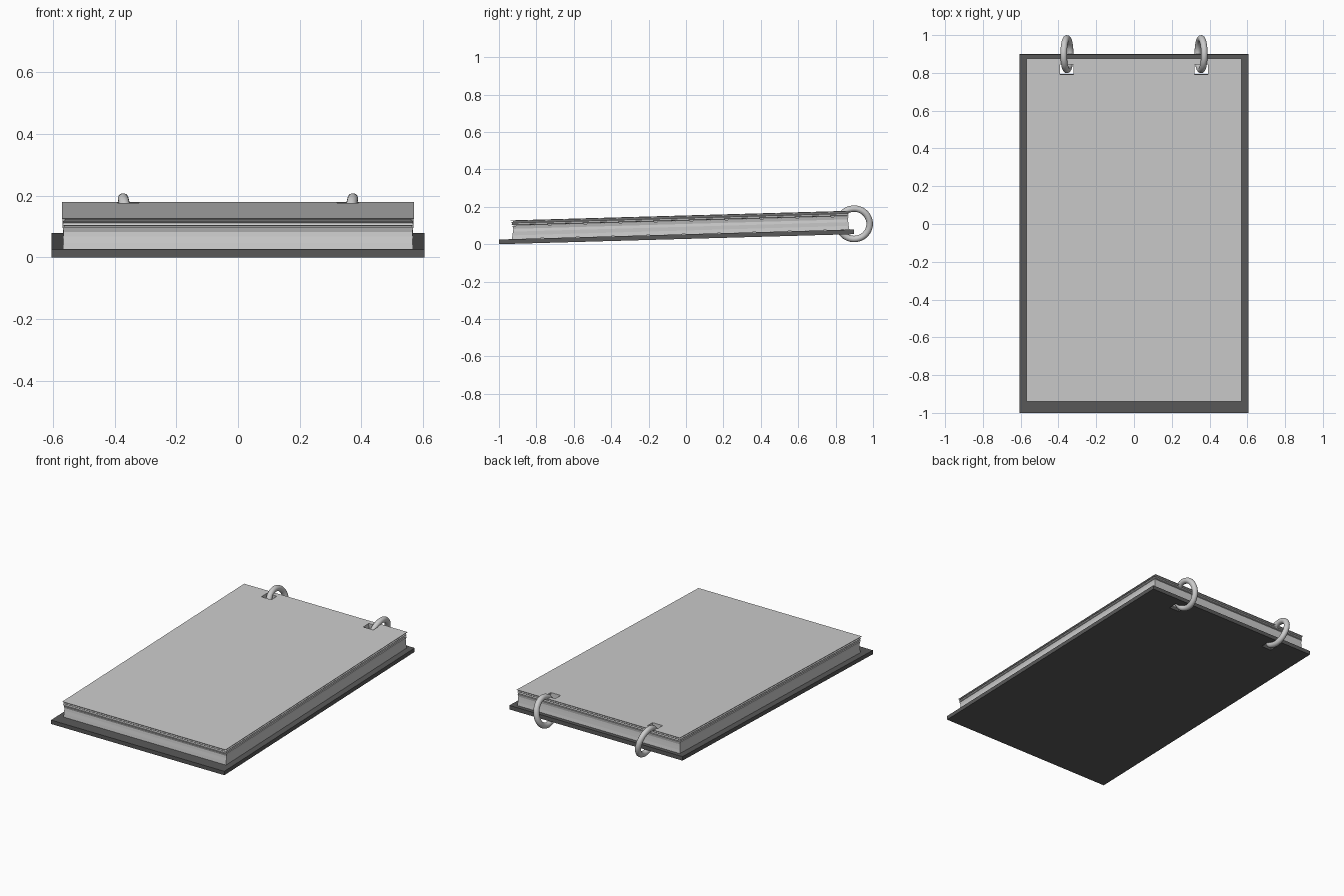
import bpy, bmesh, math
from mathutils import Matrix, Vector

if "Cube" in bpy.data.objects:
    bpy.data.objects.remove(bpy.data.objects["Cube"])

# Everything flat lies on a slight slope, hinged at the front bottom edge
HINGE = Vector((0, -1, 0))
TILT = (Matrix.Translation(HINGE) @ Matrix.Rotation(math.atan(0.0283), 4, 'X')
        @ Matrix.Translation(-HINGE))
HOLE_X, HOLE_Y = (0.321, 0.391), (0.795, 0.85)


def punched_slab(name, levels, color=None):
    """Slab with two square holes; levels = (z, half width, front y, back y)."""
    bm = bmesh.new()
    rows = []
    for z, w, front, back in levels:
        xs = [-w, -HOLE_X[1], -HOLE_X[0], HOLE_X[0], HOLE_X[1], w]
        ys = [front, *HOLE_Y, back]
        rows.append([[bm.verts.new(TILT @ Vector((x, y, z))) for y in ys] for x in xs])
    cells = [(i, j) for i in range(5) for j in range(3) if not (j == 1 and i in (1, 3))]
    edges = set()
    for i, j in cells:
        loop = [(i, j), (i + 1, j), (i + 1, j + 1), (i, j + 1)]
        bm.faces.new([rows[-1][a][b] for a, b in loop])
        bm.faces.new([rows[0][a][b] for a, b in reversed(loop)])
        edges.update(zip(loop, loop[1:] + loop[:1]))
    # outer and hole walls follow the boundary of the punched grid
    for (a, b), (c, d) in edges:
        if ((c, d), (a, b)) in edges:
            continue
        for lo, hi in zip(rows, rows[1:]):
            bm.faces.new((lo[a][b], lo[c][d], hi[c][d], hi[a][b]))
    me = bpy.data.meshes.new(name)
    bm.to_mesh(me)
    bm.free()
    ob = bpy.data.objects.new(name, me)
    bpy.context.collection.objects.link(ob)
    if color:
        mat = bpy.data.materials.new(name)
        mat.diffuse_color = color
        mat.use_nodes = True
        mat.node_tree.nodes["Principled BSDF"].inputs["Base Color"].default_value = mat.diffuse_color
        me.materials.append(mat)
    return ob


# Dark backing board
punched_slab("backing_board", [(0, 0.605, -1, 0.9), (0.025, 0.605, -1, 0.9)],
             (0.1, 0.1, 0.1, 1))

# Thick lower block of pages with gently waving edges
punched_slab("page_block", [
    (0.0255, 0.568, -0.930, 0.875),
    (0.045, 0.566, -0.927, 0.872),
    (0.065, 0.567, -0.923, 0.870),
    (0.080, 0.565, -0.921, 0.869),
    (0.096, 0.569, -0.926, 0.872)])

# Loose upper pages, each bundle flaring slightly past the gap below it
punched_slab("upper_pages", [
    (0.0965, 0.562, -0.918, 0.866),
    (0.099, 0.562, -0.918, 0.866),
    (0.102, 0.569, -0.930, 0.874),
    (0.109, 0.566, -0.926, 0.870),
    (0.114, 0.569, -0.932, 0.876),
    (0.118, 0.561, -0.922, 0.866),
    (0.121, 0.561, -0.922, 0.866),
    (0.123, 0.570, -0.935, 0.880),
    (0.1255, 0.570, -0.935, 0.880)])

# Binder rings through the holes, tops leaning outwards
for side, name in ((-1, "left_ring"), (1, "right_ring")):
    bpy.ops.mesh.primitive_torus_add(major_segments=48, minor_segments=16,
                                     major_radius=0.083, minor_radius=0.0175)
    ring = bpy.context.object
    ring.name = name
    ring.data.transform(Matrix.Translation((side * 0.355, 0.899, 0.109))
                        @ Matrix.Rotation(side * math.radians(12), 4, 'Y')
                        @ Matrix.Rotation(math.pi / 2, 4, 'Y'))
    bpy.ops.object.shade_smooth_by_angle()
